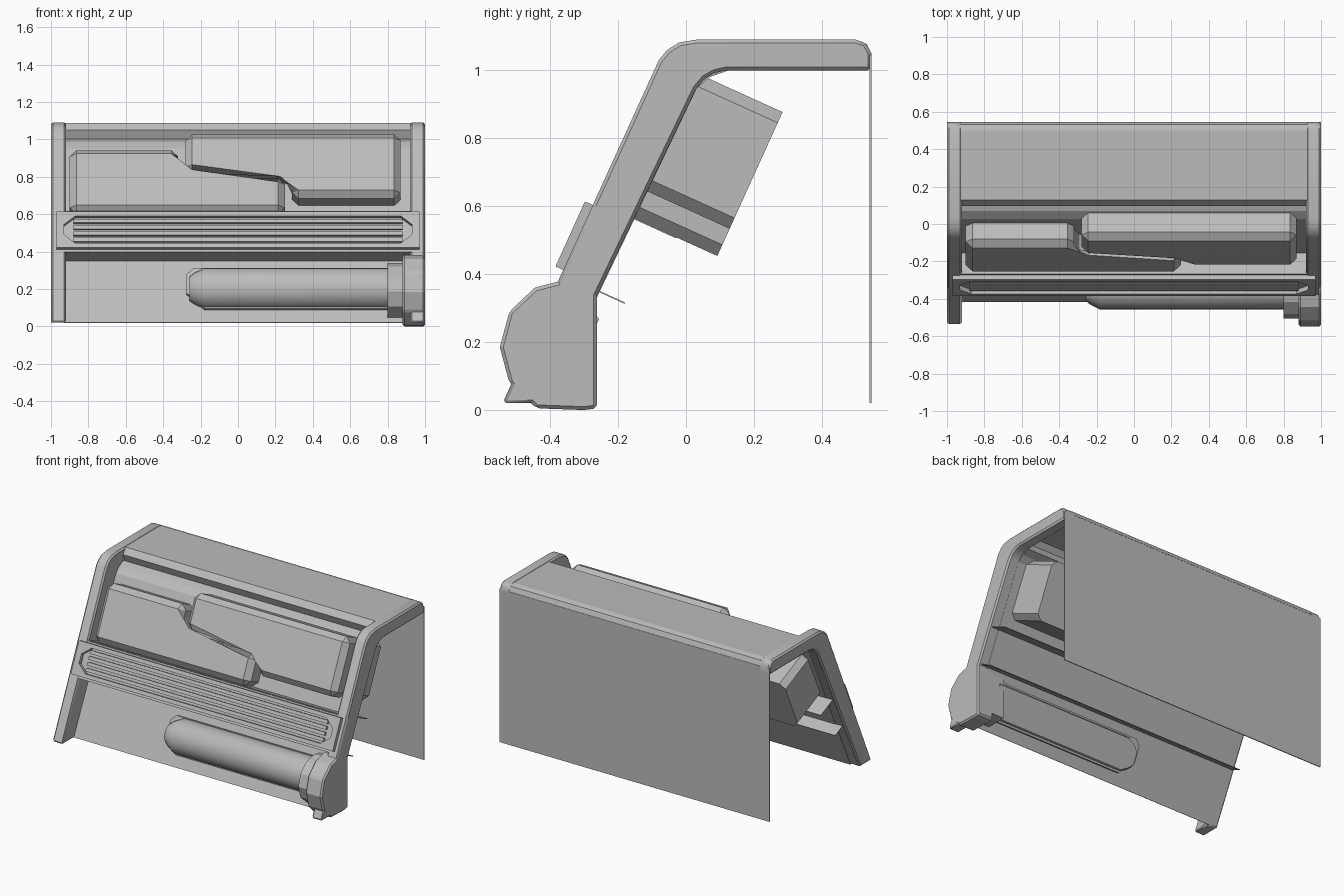
import bpy, bmesh, math
from mathutils import Vector

cube = bpy.data.objects.get("Cube")
if cube:
    bpy.data.objects.remove(cube, do_unlink=True)

grey = bpy.data.materials.new("plain grey")
grey.use_nodes = True
grey.diffuse_color = (0.5, 0.5, 0.5, 1)
grey.node_tree.nodes["Principled BSDF"].inputs["Base Color"].default_value = (0.5, 0.5, 0.5, 1)

# Leaning front: s runs up the slope, t runs backwards through it
LEAN = math.atan(0.454)
C, S = math.cos(LEAN), math.sin(LEAN)
PANEL_T = 0.113


def slope(s, t):
    return (-0.375 + S * s + C * t, 0.38 + C * s - S * t)


def finish(name, bm, bevel=0, smooth=False):
    bmesh.ops.recalc_face_normals(bm, faces=bm.faces)
    mesh = bpy.data.meshes.new(name)
    bm.to_mesh(mesh)
    bm.free()
    mesh.materials.append(grey)
    ob = bpy.data.objects.new(name, mesh)
    bpy.context.collection.objects.link(ob)
    if bevel:
        mod = ob.modifiers.new("edge bevel", "BEVEL")
        mod.width = bevel
        mod.segments = 1
    if smooth:
        bpy.ops.object.select_all(action="DESELECT")
        ob.select_set(True)
        bpy.context.view_layer.objects.active = ob
        bpy.ops.object.shade_smooth_by_angle(angle=math.radians(32))
    return ob


def solid(front, back):
    """Closed bmesh between two matching outlines."""
    bm = bmesh.new()
    a = [bm.verts.new(p) for p in front]
    b = [bm.verts.new(p) for p in back]
    bm.faces.new(a)
    bm.faces.new(b[::-1])
    for i in range(len(a)):
        j = (i + 1) % len(a)
        bm.faces.new((a[i], b[i], b[j], a[j]))
    return bm


def prism(name, outline, x0, x1, **kw):
    """Side outline (y, z) pulled along x."""
    return finish(name, solid([(x0, *p) for p in outline], [(x1, *p) for p in outline]), **kw)


def slab(name, outline, t0, t1, chamfer=0, **kw):
    """Outline (x, s) on the slope pulled from t0 to t1, back edges kept sharp."""
    layers = [[(x, *slope(s, t)) for x, s in outline] for t in (t0, t1)]
    bm = solid(*layers)
    if chamfer:
        bm.verts.ensure_lookup_table()
        rear = set(bm.verts[len(outline):])
        edges = [e for e in bm.edges if not (e.verts[0] in rear and e.verts[1] in rear)]
        bmesh.ops.bevel(bm, geom=edges, offset=chamfer, segments=1, affect="EDGES", clamp_overlap=True)
    return finish(name, bm, **kw)


def strip(name, path, x0, x1):
    """Thin bent sheet along a side path."""
    bm = bmesh.new()
    rows = [(bm.verts.new((x0, *p)), bm.verts.new((x1, *p))) for p in path]
    for (a, b), (c, d) in zip(rows, rows[1:]):
        bm.faces.new((a, b, d, c))
    ob = finish(name, bm)
    mod = ob.modifiers.new("sheet", "SOLIDIFY")
    mod.thickness = 0.006
    mod.offset = 0
    return ob


def rect(x0, x1, s0, s1):
    return [(x0, s0), (x1, s0), (x1, s1), (x0, s1)]


# Casing sheets
strip("back_wall", [(0.543, 0.02), (0.543, 1.045)], -1, 1)
strip("roof_and_front_panel",
      [(0.543, 1.045), (0.53, 1.075), (0.5, 1.085), (0.13, 1.085), (0.1, 1.05), (0.12, 1.0),
       (0.07, 0.983), (0.03, 0.95), (-0.414, 0.02)], -0.93, 0.93)

# End rims that follow the bend
rim = [(-0.54, 0.02), (-0.08, 1.03), (-0.055, 1.06), (-0.02, 1.082), (0.03, 1.09), (0.5, 1.09),
       (0.53, 1.08), (0.546, 1.05), (0.546, 1.0), (0.12, 1.0), (0.085, 0.992), (0.055, 0.975),
       (0.03, 0.945), (-0.414, 0.02)]
for side, x0 in (("right", -1), ("left", 0.92)):
    prism(side + "_rim", rim, x0, x0 + 0.08, bevel=0.01, smooth=True)

# Interlocking blocks passing through the panel
slab("lower_block", [(-0.9, 0.26), (0.25, 0.26), (0.25, 0.468), (-0.26, 0.468),
                     (-0.32, 0.52), (-0.32, 0.633), (-0.9, 0.633)], 0, 0.395, chamfer=0.036)
slab("upper_block", [(-0.28, 0.498), (0.24, 0.498), (0.29, 0.45), (0.29, 0.348),
                     (0.87, 0.348), (0.87, 0.725), (-0.28, 0.725)], 0, 0.395, chamfer=0.036)

# Grille bar with framed recess and slats
slab("bar_body", rect(-0.96, 0.98, 0.02, 0.255), 0, PANEL_T)
half_frame = [(0, 0.245), (0.97, 0.245), (0.97, 0.035), (0, 0.035), (0, 0.06), (0.87, 0.06),
              (0.93, 0.11), (0.93, 0.17), (0.87, 0.22), (0, 0.22)]
for side, sign in (("right", -1), ("left", 1)):
    slab(side + "_bar_frame", [(sign * x, s) for x, s in half_frame], -0.026, 0.002)
for i in range(4):
    s = 0.085 + i * 0.037
    slab("bar_slat", rect(-0.88, 0.88, s - 0.011, s + 0.011), -0.016, 0.002)
slab("upper_bracket", rect(-0.98, 0.98, 0.257, 0.261), 0, 0.263)
slab("lower_bracket", rect(-0.98, 0.98, 0.019, 0.023), 0, 0.205)

# Barrel lying on the panel, cut flat behind
bm = bmesh.new()
axis_y, axis_z, sides = -0.345, 0.2, 24
rings = []
for x, r in ((-0.26, 0.065), (-0.235, 0.085), (-0.18, 0.113), (0.83, 0.113)):
    rings.append([bm.verts.new((x, axis_y + r * math.cos(a), axis_z + r * math.sin(a)))
                  for a in (i * math.tau / sides for i in range(sides))])
for a, b in zip(rings, rings[1:]):
    for i in range(sides):
        j = (i + 1) % sides
        bm.faces.new((a[i], a[j], b[j], b[i]))
bm.faces.new(rings[0])
bm.faces.new(rings[-1])
cut = bmesh.ops.bisect_plane(bm, geom=bm.verts[:] + bm.edges[:] + bm.faces[:],
                             plane_co=Vector((0, *slope(0, 0.155))), plane_no=Vector((0, C, -S)),
                             clear_outer=True)
bmesh.ops.holes_fill(bm, edges=[e for e in bm.edges if e.is_boundary])
finish("barrel", bm, smooth=True)
slab("barrel_surround", [(-0.18, -0.27), (0.82, -0.27), (0.82, -0.035), (-0.24, -0.035),
                         (-0.275, -0.07), (-0.275, -0.18)], 0.09, 0.14)

# Collar and end cap
cap = [(-0.262, 0.36), (-0.262, 0.005), (-0.3, 0), (-0.44, 0.005), (-0.52, 0.08),
       (-0.548, 0.185), (-0.52, 0.29), (-0.445, 0.36), (-0.35, 0.385)]
prism("end_cap", cap, 0.88, 1, bevel=0.01)
prism("collar", [(-0.262 + (y + 0.262) * 0.85, 0.19 + (z - 0.19) * 0.77) for y, z in cap], 0.8, 0.9)
